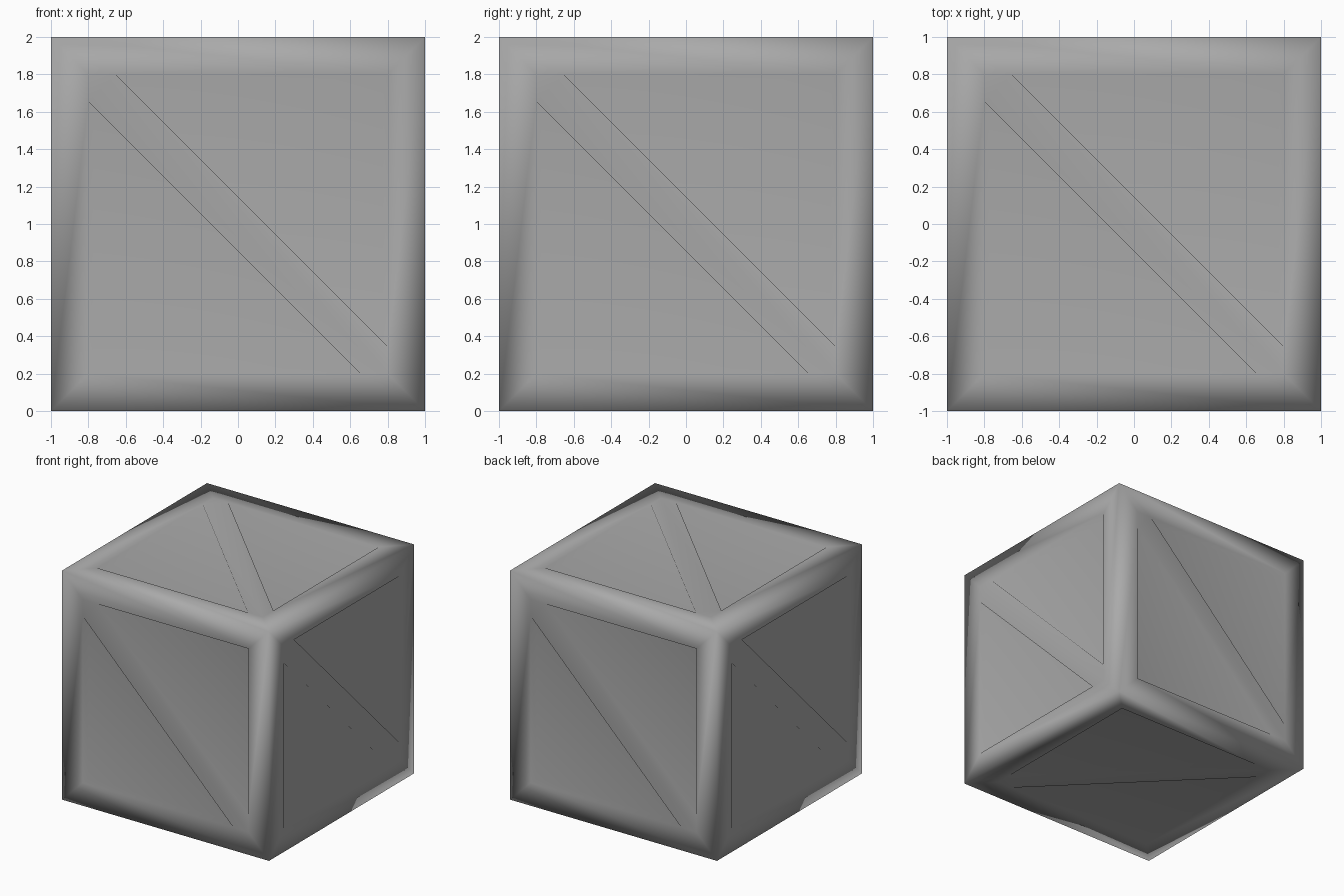
import bpy, bmesh
from math import pi
from mathutils import Matrix, Vector

cube = bpy.data.objects.get("Cube")
if cube:
    bpy.data.objects.remove(cube, do_unlink=True)

FRAME = 0.80    # half width of the opening inside the frame
FLOOR = 0.775   # half width of the sunken floor
DEPTH = 0.05    # how far the panels are sunk
BRACE = 0.145   # offset of the brace edges from the diagonal

grey = bpy.data.materials.new("grey")
grey.use_nodes = True
colour = (0.4, 0.4, 0.4, 1)
grey.diffuse_color = colour
grey.node_tree.nodes["Principled BSDF"].inputs["Base Color"].default_value = colour


def triangle(half):
    """Panel outline below the brace: corner, lower tip, upper tip."""
    return [(-half, -half), (half - BRACE, -half), (-half, half - BRACE)]


def add_side(bm, turn):
    """One crate side: frame, diagonal brace and two sunken panels."""
    def corner(p, depth=0):
        return bm.verts.new(turn @ Vector((p[0], depth - 1, p[1])))

    outer_tl, outer_bl = corner((-1, 1)), corner((-1, -1))
    outer_br, outer_tr = corner((1, -1)), corner((1, 1))
    inner_tl, inner_br = corner((-FRAME, FRAME)), corner((FRAME, -FRAME))
    rims = []
    for sign in (1, -1):
        rim = [corner((sign * x, sign * z)) for x, z in triangle(FRAME)]
        floor = [corner((sign * x, sign * z), DEPTH) for x, z in triangle(FLOOR)]
        bm.faces.new(floor)
        for i in range(3):
            j = (i + 1) % 3
            bm.faces.new((rim[i], rim[j], floor[j], floor[i]))
        rims.append(rim)
    (bl, low_br, low_tl), (tr, high_tl, high_br) = rims

    # Mitred frame boards
    bm.faces.new((outer_tl, outer_bl, bl, low_tl, inner_tl))
    bm.faces.new((outer_bl, outer_br, inner_br, low_br, bl))
    bm.faces.new((outer_br, outer_tr, tr, high_br, inner_br))
    bm.faces.new((outer_tr, outer_tl, inner_tl, high_tl, tr))
    # Diagonal brace, flush with the frame
    bm.faces.new((inner_tl, low_tl, low_br, inner_br, high_br, high_tl))


bm = bmesh.new()
for quarter in range(4):
    add_side(bm, Matrix.Rotation(quarter * pi / 2, 3, "Z"))
add_side(bm, Matrix.Rotation(-pi / 2, 3, "X"))
add_side(bm, Matrix.Rotation(pi / 2, 3, "Z") @ Matrix.Rotation(pi / 2, 3, "X"))
bmesh.ops.remove_doubles(bm, verts=bm.verts[:], dist=0.001)
bmesh.ops.recalc_face_normals(bm, faces=bm.faces[:])
bmesh.ops.translate(bm, verts=bm.verts[:], vec=(0, 0, 1))
for face in bm.faces:
    face.smooth = True

mesh = bpy.data.meshes.new("crate")
bm.to_mesh(mesh)
bm.free()
mesh.materials.append(grey)
crate = bpy.data.objects.new("crate", mesh)
bpy.context.scene.collection.objects.link(crate)

# Soft shading led by the large faces
weighted = crate.modifiers.new("soft_normals", "WEIGHTED_NORMAL")
weighted.mode = "FACE_AREA"
weighted.keep_sharp = False
